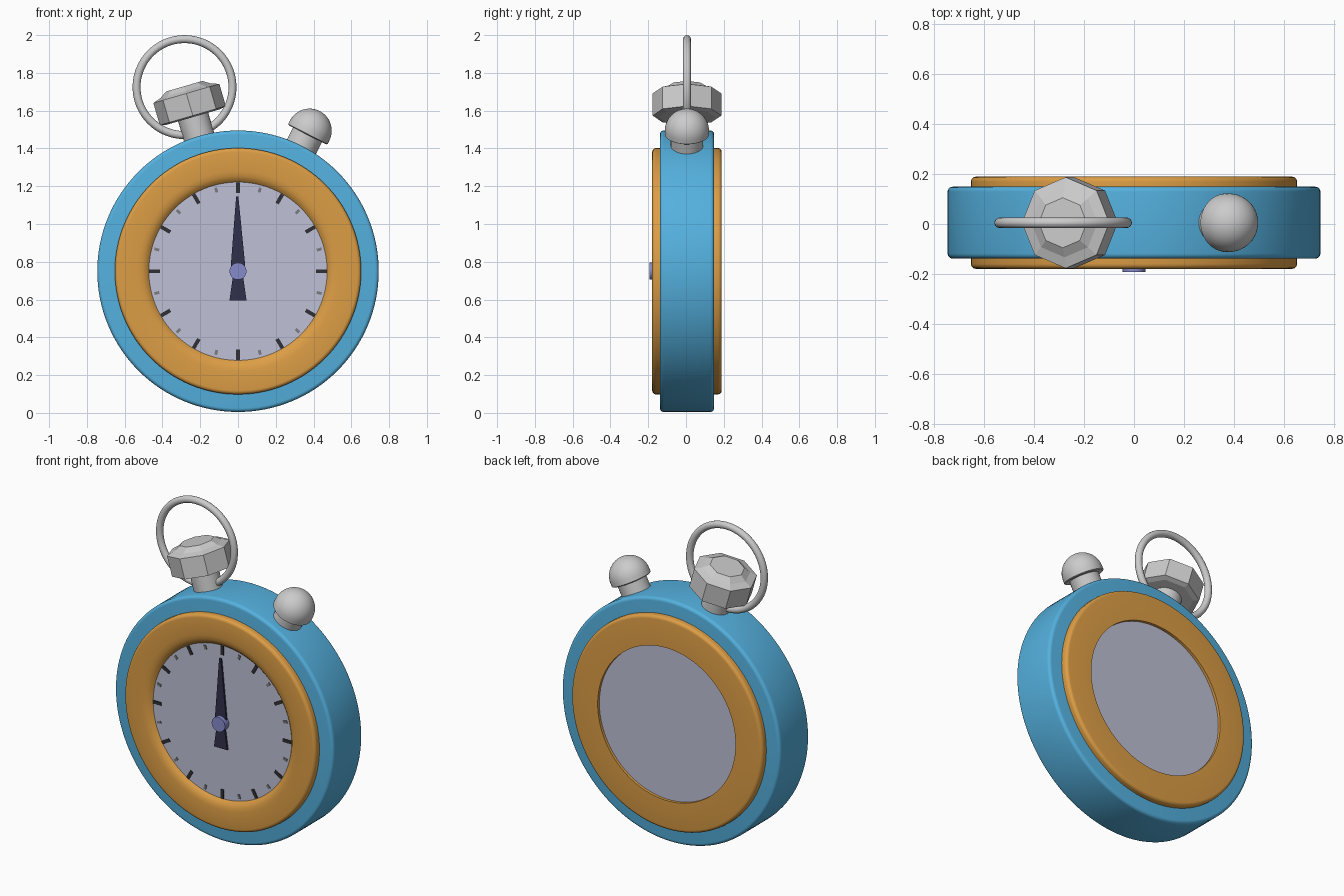
import bpy, bmesh
from math import sin, cos, pi, radians
from mathutils import Matrix

if "Cube" in bpy.data.objects:
    bpy.data.objects.remove(bpy.data.objects["Cube"])

Y0 = 0.005
CENTER = Matrix.Translation((0, 0, 0.75))
FACE = CENTER @ Matrix.Rotation(pi / 2, 4, 'X')   # local z points to the front (-y)


def material(name, rgb):
    m = bpy.data.materials.new(name)
    m.diffuse_color = (*rgb, 1)
    m.use_nodes = True
    m.node_tree.nodes["Principled BSDF"].inputs["Base Color"].default_value = m.diffuse_color
    return m


BLUE = material("case_blue", (0.09, 0.44, 0.74))
ORANGE = material("bezel_orange", (0.72, 0.34, 0.06))
PALE = material("dial_pale", (0.52, 0.53, 0.67))
DARK = material("tick_dark", (0.03, 0.03, 0.035))
MID = material("tick_grey", (0.2, 0.2, 0.22))
NAVY = material("hand_navy", (0.03, 0.03, 0.07))
VIOLET = material("hub_violet", (0.24, 0.26, 0.6))


def finish(name, bm, matrix, mat=None, smooth=True):
    bmesh.ops.remove_doubles(bm, verts=bm.verts, dist=1e-5)
    bmesh.ops.recalc_face_normals(bm, faces=bm.faces)
    bm.transform(matrix)
    me = bpy.data.meshes.new(name)
    bm.to_mesh(me)
    bm.free()
    ob = bpy.data.objects.new(name, me)
    bpy.context.collection.objects.link(ob)
    if mat:
        me.materials.append(mat)
    if smooth:
        bpy.ops.object.select_all(action='DESELECT')
        ob.select_set(True)
        bpy.context.view_layer.objects.active = ob
        bpy.ops.object.shade_smooth_by_angle(angle=radians(35))
    return ob


def lathe(name, profile, matrix, mat=None, segs=96, smooth=True, closed=False):
    """Turn a (radius, height) profile around local z; open profiles get flat caps."""
    bm = bmesh.new()
    rings = [[bm.verts.new((r * cos(2 * pi * i / segs), r * sin(2 * pi * i / segs), h))
              for i in range(segs)] for r, h in profile]
    pairs = list(zip(rings, rings[1:]))
    if closed:
        pairs.append((rings[-1], rings[0]))
    else:
        bm.faces.new(rings[0])
        bm.faces.new(rings[-1])
    for a, b in pairs:
        for i in range(segs):
            j = (i + 1) % segs
            bm.faces.new((a[i], a[j], b[j], b[i]))
    return finish(name, bm, matrix, mat, smooth)


def arc(cr, ch, rad, a0, a1, n=5):
    return [(cr + rad * cos(radians(a0 + (a1 - a0) * i / n)),
             ch + rad * sin(radians(a0 + (a1 - a0) * i / n))) for i in range(n + 1)]


# Case with rounded rims
lathe("case", arc(0.725, -0.129, 0.02, -90, 0) + arc(0.725, 0.118, 0.02, 0, 90),
      FACE, BLUE, 128)

# Front bezel, dished towards the dial, and back bezel
lathe("front_bezel", [(0.47, 0.12), (0.652, 0.12)] + arc(0.632, 0.159, 0.02, 0, 90)
      + [(0.53, 0.179), (0.505, 0.175), (0.485, 0.166), (0.47, 0.15)],
      FACE, ORANGE, 128, closed=True)
lathe("back_bezel", [(0.47, -0.13), (0.47, -0.189)] + arc(0.632, -0.169, 0.02, -90, 0)
      + [(0.652, -0.13)], FACE, ORANGE, 128, closed=True)

# Dial and back plate
lathe("dial", [(0.475, 0.12), (0.475, 0.152)], FACE, PALE)
lathe("back_plate", [(0.475, -0.172), (0.475, -0.13)], FACE, PALE)


# Dial ticks
def ticks(name, angles, r, length, width, mat):
    bm = bmesh.new()
    for a in angles:
        bmesh.ops.create_cube(bm, size=1, matrix=Matrix.Rotation(radians(a), 4, 'Z')
                              @ Matrix.Translation((0, r, 0.153))
                              @ Matrix.Diagonal((width, length, 0.008, 1)))
    finish(name, bm, FACE, mat, False)


ticks("hour_ticks", range(0, 360, 30), 0.442, 0.056, 0.02, DARK)
ticks("minor_ticks", range(15, 360, 30), 0.445, 0.026, 0.015, MID)

# Tapered hand with flared tail, and its hub
bm = bmesh.new()
outline = [(-0.045, -0.155), (0.045, -0.155), (0.026, -0.02), (0.038, 0.03),
           (0.002, 0.395), (-0.01, 0.395), (-0.038, 0.03), (-0.026, -0.02)]
face = bm.faces.new([bm.verts.new((x, y, 0.158)) for x, y in outline])
ext = bmesh.ops.extrude_face_region(bm, geom=[face])
bmesh.ops.translate(bm, vec=(0, 0, 0.012),
                    verts=[v for v in ext["geom"] if isinstance(v, bmesh.types.BMVert)])
finish("hand", bm, FACE, NAVY, False)
lathe("hub", [(0.045, 0.15), (0.045, 0.192)], FACE, VIOLET, 32)

# Winding crown: stem and faceted knob
CROWN = Matrix.Translation((0, Y0, 0.75)) @ Matrix.Rotation(radians(-16.2), 4, 'Y')
lathe("crown_stem", [(0.083, 0.68), (0.083, 0.87)], CROWN, segs=32)
lathe("crown_knob", [(0.15, 0.85), (0.182, 0.858), (0.182, 0.98), (0.138, 0.995), (0.1, 1.02)],
      CROWN, segs=8, smooth=False)

# Carrying ring
RING = CROWN @ Matrix.Translation((0, 0, 1.015)) @ Matrix.Rotation(pi / 2, 4, 'X')
lathe("carrying_ring", arc(0.254, 0, 0.021, 0, 337.5, 15), RING, segs=80, closed=True)

# Side push button: stem and dome
BUTTON = Matrix.Translation((0, Y0, 0.75)) @ Matrix.Rotation(radians(27), 4, 'Y')
lathe("button_stem", [(0.086, 0.66), (0.086, 0.83)], BUTTON, segs=32)
lathe("button_dome", [(0.11, 0.81), (0.117, 0.815)] + arc(0, 0.835, 0.117, 0, 89.5, 12),
      BUTTON, segs=48)
